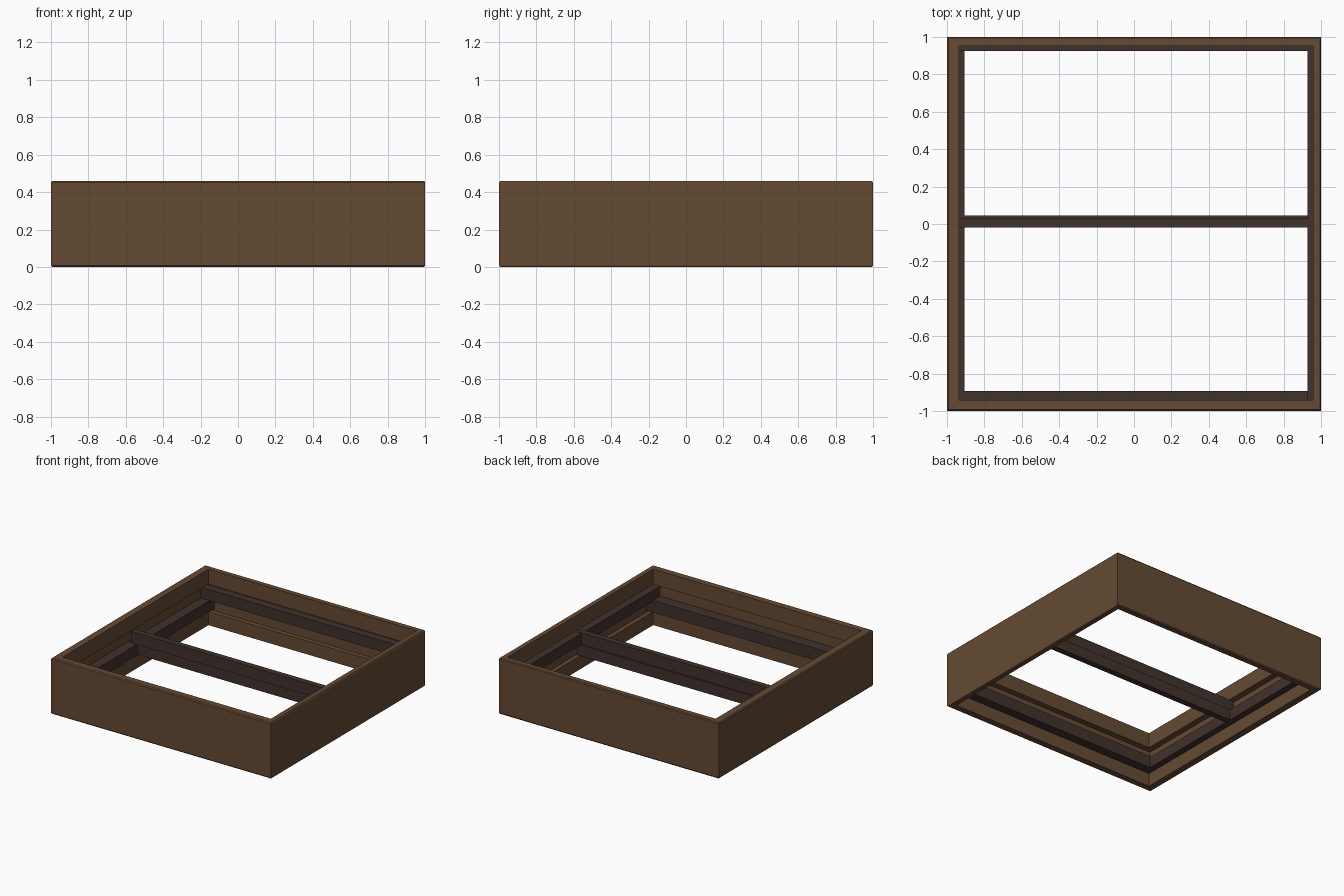
import bpy, bmesh

if "Cube" in bpy.data.objects:
    bpy.data.objects.remove(bpy.data.objects["Cube"])


def material(name, color):
    m = bpy.data.materials.new(name)
    m.diffuse_color = (*color, 1)
    m.use_nodes = True
    m.node_tree.nodes["Principled BSDF"].inputs["Base Color"].default_value = m.diffuse_color
    return m


BROWN = material("warm brown wood", (0.130, 0.069, 0.034))
DARK = material("dark brown wood", (0.053, 0.032, 0.026))


def finish(bm, name, mat):
    bmesh.ops.recalc_face_normals(bm, faces=bm.faces)
    me = bpy.data.meshes.new(name)
    bm.to_mesh(me)
    bm.free()
    me.materials.append(mat)
    ob = bpy.data.objects.new(name, me)
    bpy.context.collection.objects.link(ob)
    return ob


def box(name, lo, hi, mat):
    bm = bmesh.new()
    bmesh.ops.create_cube(bm, size=1)
    for v in bm.verts:
        v.co = [(a + b) / 2 + c * (b - a) for a, b, c in zip(lo, hi, v.co)]
    return finish(bm, name, mat)


# Outer frame: channel-shaped boards swept around four mitred corners.
# Profile is (share of the board thickness, height).
H = 0.46
profile = [(0, 0.008), (0.12, 0), (1, 0), (1, 0.11), (0.2, 0.11),
           (0.2, 0.335), (1, 0.335), (1, H), (0.12, H), (0, H - 0.008)]
left, right, front, back = 0.064, 0.044, 0.06, 0.047
bm = bmesh.new()
rings = []
for sx, sy in ((-1, -1), (1, -1), (1, 1), (-1, 1)):
    tx = left if sx < 0 else right
    ty = front if sy < 0 else back
    rings.append([bm.verts.new((sx * (1 - f * tx), sy * (1 - f * ty), z))
                  for f, z in profile])
n = len(profile)
for i in range(4):
    a, b = rings[i], rings[(i + 1) % 4]
    for j in range(n):
        k = (j + 1) % n
        bm.faces.new((a[j], b[j], b[k], a[k]))
finish(bm, "outer_frame", BROWN)

# Inner support rails: front and left sit low, back and right sit high
LOW, MID, TOP = 0.13, 0.22, 0.31
E = 0.988
box("front_rail", (-E, -E, LOW), (E, -0.894, MID + 0.008), DARK)
box("left_rail", (-E, -E, LOW), (-0.906, E, MID), DARK)
box("back_rail", (-E, 0.924, MID), (E, E, TOP), DARK)
box("right_rail", (0.927, -E, MID), (E, E, TOP), DARK)

# Two stacked, slightly offset centre beams
box("upper_centre_beam", (-0.96, -0.02, MID), (0.96, 0.03, TOP + 0.005), DARK)
box("lower_centre_beam", (-0.96, -0.005, LOW), (0.96, 0.045, MID), DARK)
